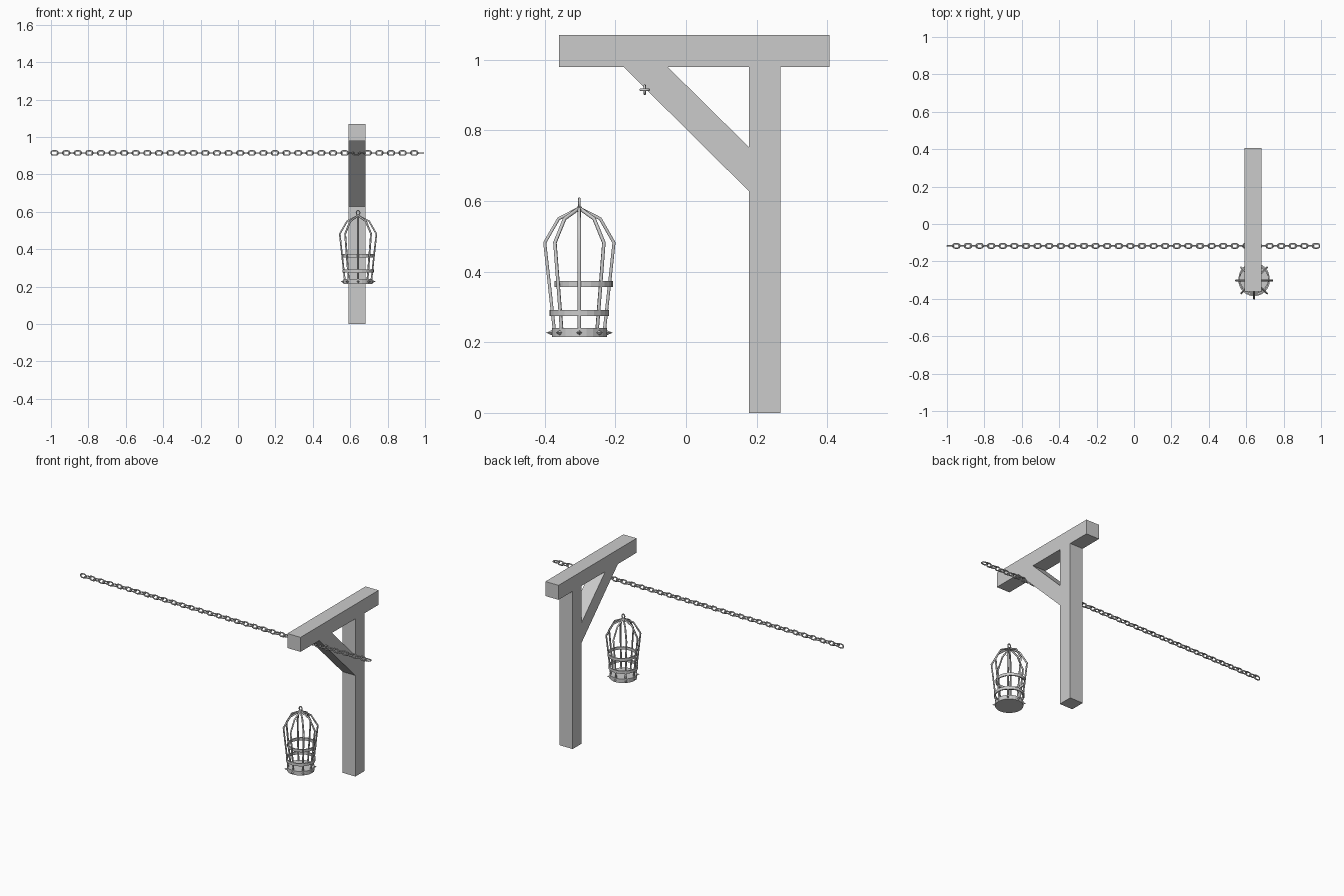
import bpy, bmesh
from math import sin, cos, pi, tau
from mathutils import Vector, Matrix

if "Cube" in bpy.data.objects:
    bpy.data.objects.remove(bpy.data.objects["Cube"])

CAGE = Vector((0.642, -0.302, 0))
BEAM_X, BEAM_W = 0.637, 0.09


def finish(name, bm):
    bmesh.ops.recalc_face_normals(bm, faces=bm.faces)
    me = bpy.data.meshes.new(name)
    bm.to_mesh(me)
    bm.free()
    ob = bpy.data.objects.new(name, me)
    bpy.context.collection.objects.link(ob)
    return ob


def slab(name, profile):
    """Extrude a y-z profile across the timber width."""
    bm = bmesh.new()
    f = bm.faces.new([bm.verts.new((BEAM_X - BEAM_W / 2, y, z)) for y, z in profile])
    ext = bmesh.ops.extrude_face_region(bm, geom=[f])
    vs = [g for g in ext["geom"] if isinstance(g, bmesh.types.BMVert)]
    bmesh.ops.translate(bm, verts=vs, vec=(BEAM_W, 0, 0))
    return finish(name, bm)


def rect(y0, y1, z0, z1):
    return [(y0, z0), (y1, z0), (y1, z1), (y0, z1)]


def rods(name, paths, radius, cyclic=False, bevel_res=1):
    """Sweep a round section along one or more paths and turn it into a mesh."""
    cu = bpy.data.curves.new(name, "CURVE")
    cu.dimensions = "3D"
    cu.bevel_depth = radius
    cu.bevel_resolution = bevel_res
    cu.use_fill_caps = True
    for path in paths:
        sp = cu.splines.new("POLY")
        sp.points.add(len(path) - 1)
        for p, co in zip(sp.points, path):
            p.co = (*co, 1)
        sp.use_cyclic_u = cyclic
    ob = bpy.data.objects.new(name, cu)
    bpy.context.collection.objects.link(ob)
    bpy.ops.object.select_all(action="DESELECT")
    ob.select_set(True)
    bpy.context.view_layer.objects.active = ob
    bpy.ops.object.convert(target="MESH")
    bpy.context.object.name = name


def lathe(name, profile, centre, steps=24):
    """Spin a closed r-z profile around the vertical axis."""
    bm = bmesh.new()
    rings = [[bm.verts.new(centre + Vector((r * cos(a), r * sin(a), z))) for r, z in profile]
             for a in (tau * i / steps for i in range(steps))]
    n = len(profile)
    for i in range(steps):
        a, b = rings[i], rings[(i + 1) % steps]
        for j in range(n):
            k = (j + 1) % n
            bm.faces.new((a[j], b[j], b[k], a[k]))
    return finish(name, bm)


# Timber frame
slab("post", rect(0.178, 0.267, 0, 0.98))
slab("beam", rect(-0.36, 0.406, 0.98, 1.07))
slab("brace", [(-0.177, 0.98), (-0.052, 0.98), (0.178, 0.753), (0.178, 0.628)])

# Chain: alternating upright and flat links
LINKS, WIRE, HALF_W = 64, 0.0038, 0.0117
pitch = (2 - 4 * WIRE) / LINKS
half_len = pitch / 2 + WIRE
straight = half_len - HALF_W
links = []
for i in range(LINKS):
    cx = -1 + WIRE + half_len + i * pitch - WIRE
    pts = []
    for s in range(12):
        a = -pi / 2 + pi * (s % 6) / 5 + (pi if s >= 6 else 0)
        u = (straight if s < 6 else -straight) + (HALF_W) * cos(a)
        v = HALF_W * sin(a)
        off = (u, 0, v) if i % 2 == 0 else (u, v, 0)
        pts.append(Vector((cx, -0.117, 0.915)) + Vector(off))
    links.append(pts)
rods("chain", links, WIRE, cyclic=True)

# Cage bars
BAR = [(0.071, 0.235), (0.098, 0.482), (0.059, 0.55), (0.004, 0.578)]
rods("cage_bars", [[CAGE + Vector((r * cos(a), r * sin(a), z)) for r, z in BAR]
                   for a in (tau * i / 8 for i in range(8))], 0.0052)

# Cage bands, the upper one slipped slightly off centre
def band(name, r, z0, z1, shift=0):
    lathe(name, [(r - 0.007, z0), (r, z0), (r, z1), (r - 0.007, z1)],
          CAGE + Vector((0, shift, 0)))

band("lower_band", 0.084, 0.275, 0.292)
band("upper_band", 0.083, 0.357, 0.374, 0.012)

# Cage base
bm = bmesh.new()
bmesh.ops.create_cone(bm, cap_ends=True, segments=24, radius1=0.078, radius2=0.078, depth=0.025,
                      matrix=Matrix.Translation(CAGE + Vector((0, 0, 0.2275))))
finish("cage_base", bm)

# Four-sided spikes around the base
bm = bmesh.new()
for i in range(8):
    m = (Matrix.Translation(CAGE + Vector((0, 0, 0.227))) @ Matrix.Rotation(tau * i / 8, 4, "Z")
         @ Matrix.Translation((0.084, 0, 0)) @ Matrix.Rotation(pi / 2, 4, "Y")
         @ Matrix.Rotation(pi / 4, 4, "Z"))
    # create_cone puts its first corner on an axis, so undo the quarter turn
    bmesh.ops.create_cone(bm, cap_ends=True, segments=4, radius1=0.009, radius2=0, depth=0.02,
                          matrix=m @ Matrix.Rotation(-pi / 4, 4, "Z"))
finish("base_spikes", bm)

# Cap and hanging ring
bm = bmesh.new()
bmesh.ops.create_cone(bm, cap_ends=True, segments=12, radius1=0.013, radius2=0.006, depth=0.014,
                      matrix=Matrix.Translation(CAGE + Vector((0, 0, 0.578))))
finish("cage_cap", bm)
rods("hanging_ring", [[CAGE + Vector((0.0095 * cos(a), 0, 0.595 + 0.0125 * sin(a)))
                       for a in (tau * i / 12 for i in range(12))]], 0.0035, cyclic=True)
